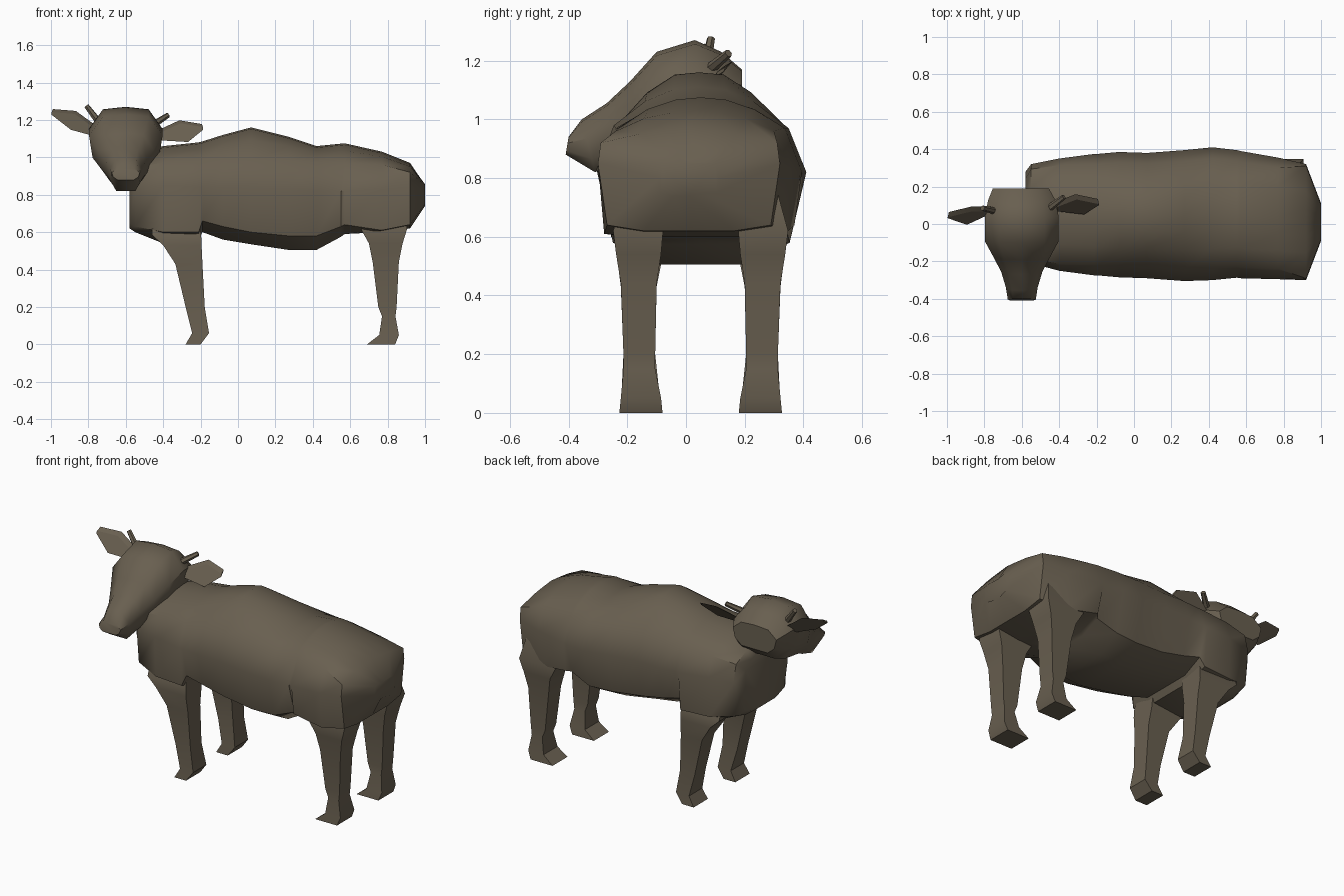
import bpy, bmesh, math
from mathutils import Vector

hide = bpy.data.materials.new("hide_brown")
hide.diffuse_color = (0.14, 0.115, 0.08, 1)


def loft(name, rings, angle=32):
    """Skin a list of equal-length point rings and cap both ends."""
    bm = bmesh.new()
    vs = [[bm.verts.new(p) for p in r] for r in rings]
    n = len(vs[0])
    for a, b in zip(vs, vs[1:]):
        for i in range(n):
            j = (i + 1) % n
            bm.faces.new((a[i], a[j], b[j], b[i]))
    bm.faces.new(vs[0])
    bm.faces.new(vs[-1])
    bmesh.ops.recalc_face_normals(bm, faces=bm.faces)
    me = bpy.data.meshes.new(name)
    bm.to_mesh(me)
    bm.free()
    ob = bpy.data.objects.new(name, me)
    bpy.context.collection.objects.link(ob)
    me.materials.append(hide)
    bpy.ops.object.select_all(action='DESELECT')
    ob.select_set(True)
    bpy.context.view_layer.objects.active = ob
    bpy.ops.object.shade_smooth_by_angle(angle=math.radians(angle))
    return ob


# Body: cross-sections along x
def body_ring(x, top, sh, mid, low, bot, y0, y1, lw, su=0.83):
    c, h = (y0 + y1) / 2, (y1 - y0) / 2
    half = [(0.25, top - 0.008), (0.53, sh + 0.62 * (top - sh)), (su, sh),
            (1, mid), (lw, low), (lw * 0.55, bot)]
    pts = [(0, top)] + half + [(0, bot)] + [(-u, z) for u, z in reversed(half)]
    return [(x, c + u * h, z) for u, z in pts]


body = [
    (-0.58, 0.98, 0.90, 0.80, 0.65, 0.62, -0.17, 0.28, 0.85),
    (-0.55, 1.02, 0.95, 0.84, 0.63, 0.60, -0.21, 0.32, 0.92, 0.9),
    (-0.40, 1.06, 0.97, 0.85, 0.60, 0.54, -0.25, 0.35, 0.96, 0.88),
    (-0.21, 1.08, 0.98, 0.84, 0.60, 0.56, -0.275, 0.375, 0.94),
    (-0.19, 1.085, 0.98, 0.84, 0.66, 0.60, -0.275, 0.375, 0.88),
    (-0.08, 1.12, 0.98, 0.84, 0.63, 0.56, -0.285, 0.385, 0.84),
    (0.07, 1.16, 0.98, 0.84, 0.60, 0.535, -0.29, 0.38, 0.84),
    (0.27, 1.11, 0.98, 0.83, 0.58, 0.505, -0.305, 0.395, 0.84),
    (0.42, 1.06, 0.97, 0.82, 0.58, 0.505, -0.30, 0.41, 0.84),
    (0.55, 1.073, 0.97, 0.82, 0.63, 0.575, -0.287, 0.395, 0.84),
    (0.57, 1.075, 0.97, 0.82, 0.64, 0.59, -0.29, 0.39, 0.94),
    (0.77, 1.03, 0.96, 0.83, 0.61, 0.60, -0.295, 0.355, 0.95),
    (0.92, 0.97, 0.92, 0.85, 0.64, 0.62, -0.30, 0.32, 0.90, 0.97),
    (1.00, 0.86, 0.85, 0.80, 0.75, 0.74, -0.09, 0.11, 0.95, 0.9),
]
rings = [body_ring(*s) for s in body]
rings[-1] = [(0.98 if abs(y - 0.01) < 0.01 else x, y, z) for x, y, z in rings[-1]]
loft("body", rings, 45)


# Legs: square sections down z, mirrored about y = 0.05
def leg(name, rows, side):
    def m(y):
        return y if side < 0 else 0.10 - y
    rings = [[(x0, m(yo), z), (x1, m(yo), z), (x1, m(yi), z), (x0, m(yi), z)]
             for z, x0, x1, yo, yi in rows]
    loft(name, rings, 40)


rear = [(0.74, 0.68, 0.88, -0.215, -0.08), (0.62, 0.655, 0.905, -0.248, -0.078),
        (0.54, 0.70, 0.88, -0.238, -0.085), (0.44, 0.72, 0.86, -0.222, -0.10),
        (0.20, 0.75, 0.848, -0.213, -0.105), (0.15, 0.77, 0.842, -0.213, -0.105),
        (0.05, 0.755, 0.86, -0.222, -0.085), (0, 0.69, 0.84, -0.227, -0.08)]
front = [(0.70, -0.46, -0.215, -0.19, -0.08), (0.585, -0.46, -0.197, -0.232, -0.075),
         (0.53, -0.40, -0.195, -0.235, -0.08), (0.43, -0.335, -0.19, -0.222, -0.10),
         (0.20, -0.28, -0.178, -0.213, -0.105),
         (0.06, -0.245, -0.155, -0.22, -0.09), (0, -0.28, -0.20, -0.225, -0.085)]
for side, word in ((-1, "near"), (1, "far")):
    leg("rear_leg_" + word, rear, side)
    leg("front_leg_" + word, front, side)


# Head: tilted sections from the back of the skull to the muzzle
def head_ring(ty, tz, by, bz, hw, cx):
    half = [(0.62, 0.96), (1, 0.64), (0.9, 0.25), (0.6, 0)]
    pts = [(0, 1)] + half + [(-u, t) for u, t in reversed(half)]
    return [(cx + u * hw, by + t * (ty - by), bz + t * (tz - bz)) for u, t in pts]


head = [
    (0.19, 1.17, 0.19, 1.02, 0.15, -0.605),
    (0.12, 1.23, 0.14, 0.97, 0.18, -0.60),
    (0.03, 1.27, 0.06, 0.94, 0.197, -0.60),
    (-0.10, 1.23, -0.08, 0.92, 0.197, -0.60),
    (-0.19, 1.13, -0.16, 0.88, 0.15, -0.60),
    (-0.27, 1.055, -0.23, 0.85, 0.11, -0.60),
    (-0.355, 1.0, -0.31, 0.82, 0.085, -0.60),
    (-0.40, 0.94, -0.41, 0.88, 0.075, -0.60),
]
loft("head", [head_ring(*s) for s in head], 45)


# Ears: thin leaf-shaped plates
def ear(name, pts, offset):
    o = Vector(offset)
    loft(name, [[Vector(p) - o for p in pts], [Vector(p) + o for p in pts]], 20)


ear("ear_left", [(-0.76, 0.07, 1.12), (-0.89, 0.01, 1.155), (-0.993, 0.045, 1.235),
                 (-0.993, 0.05, 1.25), (-0.87, 0.08, 1.24), (-0.76, 0.08, 1.16)],
    (0.003, 0.014, 0.008))
ear("ear_right", [(-0.44, 0.085, 1.10), (-0.27, 0.065, 1.09), (-0.19, 0.115, 1.155),
                  (-0.19, 0.12, 1.17), (-0.31, 0.145, 1.19), (-0.44, 0.095, 1.13)],
    (-0.003, 0.014, 0.008))


# Horns: short tapered pegs
def horn(name, a, b, r0, r1):
    a, b = Vector(a), Vector(b)
    q = (b - a).to_track_quat('Z', 'Y')
    loft(name, [[p + q @ Vector((r * math.cos(k * math.pi / 3),
                                 r * math.sin(k * math.pi / 3), 0)) for k in range(6)]
                for p, r in ((a, r0), (b, r1))])


horn("horn_left", (-0.73, 0.065, 1.17), (-0.81, 0.085, 1.275), 0.02, 0.014)
horn("horn_right", (-0.46, 0.08, 1.17), (-0.375, 0.145, 1.225), 0.02, 0.014)
